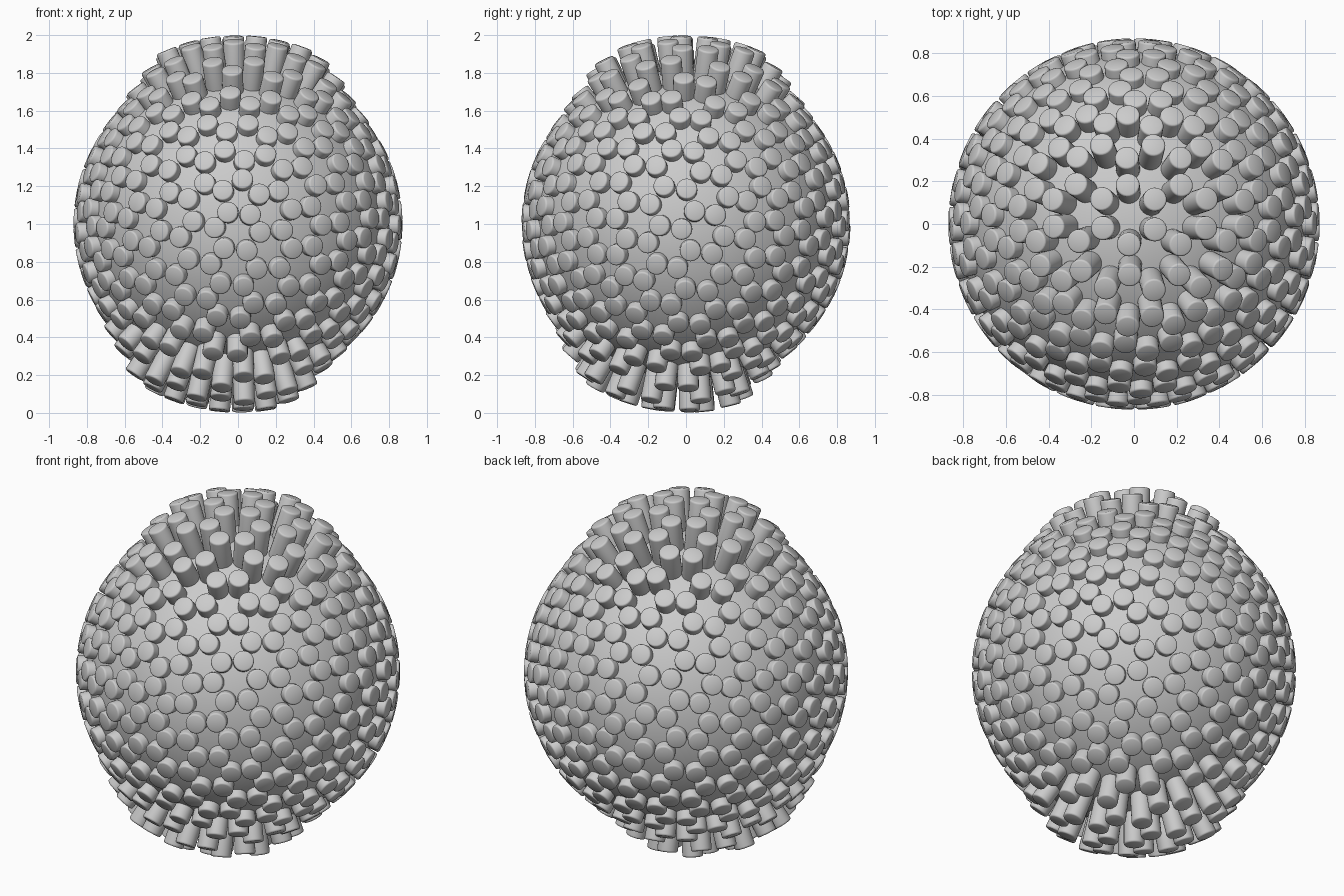
import bpy, bmesh, math
from mathutils import Vector, Matrix

if "Cube" in bpy.data.objects:
    bpy.data.objects.remove(bpy.data.objects["Cube"])

CENTRE = Vector((0, 0, 1))
CORE_R, PEG_R, FREQ, SIDES = 0.822, 0.056, 5, 24
PHI = (1 + 5 ** 0.5) / 2


def smooth(obj):
    bpy.ops.object.select_all(action='DESELECT')
    obj.select_set(True)
    bpy.context.view_layer.objects.active = obj
    bpy.ops.object.shade_smooth_by_angle(angle=math.radians(35))


def face_directions():
    """Centres of the facets of an evenly divided icosahedron."""
    v = []
    for a in (1, -1):
        for b in (PHI, -PHI):
            v += [Vector(p).normalized() for p in ((0, b, a), (a, 0, b), (b, a, 0))]
    w = math.acos(1 / 5 ** 0.5)
    near = lambda i, j: v[i].dot(v[j]) > 0.4
    tris = [(i, j, k) for i in range(12) for j in range(i + 1, 12) for k in range(j + 1, 12)
            if near(i, j) and near(j, k) and near(i, k)]
    dirs = []
    for t in tris:
        def pt(a, b):
            c = FREQ - a - b
            return sum((v[i] * math.sin(w * n / FREQ) for i, n in zip(t, (a, b, c))),
                       Vector()).normalized()
        for a in range(FREQ):
            for b in range(FREQ - a):
                dirs.append((pt(a, b) + pt(a + 1, b) + pt(a, b + 1)).normalized())
                if a + b < FREQ - 1:
                    dirs.append((pt(a + 1, b) + pt(a, b + 1) + pt(a + 1, b + 1)).normalized())
    turn = Matrix.Rotation(math.radians(5.7), 3, 'Y') @ Matrix.Rotation(math.radians(22.4), 3, 'X')
    return [turn @ d for d in dirs]


# tip distance from the centre against angle from the nearest long tuft
PROFILE = [(0, .998), (23, .998), (28, .968), (33, .935), (38, .905), (46, .88), (55, .87), (180, .868)]
TUFTS = [Vector((0.02, 0, 1)).normalized(), Vector((-.14, -.15, -1)).normalized()]


def tip_radius(d):
    ang = math.degrees(min(d.angle(t) for t in TUFTS))
    for (a0, r0), (a1, r1) in zip(PROFILE, PROFILE[1:]):
        if ang <= a1:
            return r0 + (r1 - r0) * (ang - a0) / (a1 - a0)
    return PROFILE[-1][1]


# core ball
bpy.ops.mesh.primitive_uv_sphere_add(segments=64, ring_count=32, radius=CORE_R, location=CENTRE)
core = bpy.context.object
core.name = "core_ball"
smooth(core)

# radial pegs with softened rims
bm = bmesh.new()
for d in face_directions():
    tip = tip_radius(d)
    rot = d.to_track_quat('Z', 'Y')
    rings = []
    for rad, h in ((PEG_R, CORE_R - .03), (PEG_R, tip - .011), (PEG_R - .001, tip - .006),
                   (PEG_R - .004, tip - .002), (PEG_R - .009, tip)):
        rings.append([bm.verts.new(CENTRE + rot @ Vector((
            rad * math.cos(2 * math.pi * i / SIDES),
            rad * math.sin(2 * math.pi * i / SIDES), h))) for i in range(SIDES)])
    for lo, hi in zip(rings, rings[1:]):
        for i in range(SIDES):
            j = (i + 1) % SIDES
            bm.faces.new((lo[i], lo[j], hi[j], hi[i]))
    bm.faces.new(rings[-1])
    bm.faces.new(rings[0][::-1])
mesh = bpy.data.meshes.new("pegs")
bm.to_mesh(mesh)
bm.free()
pegs = bpy.data.objects.new("pegs", mesh)
bpy.context.collection.objects.link(pegs)
smooth(pegs)
